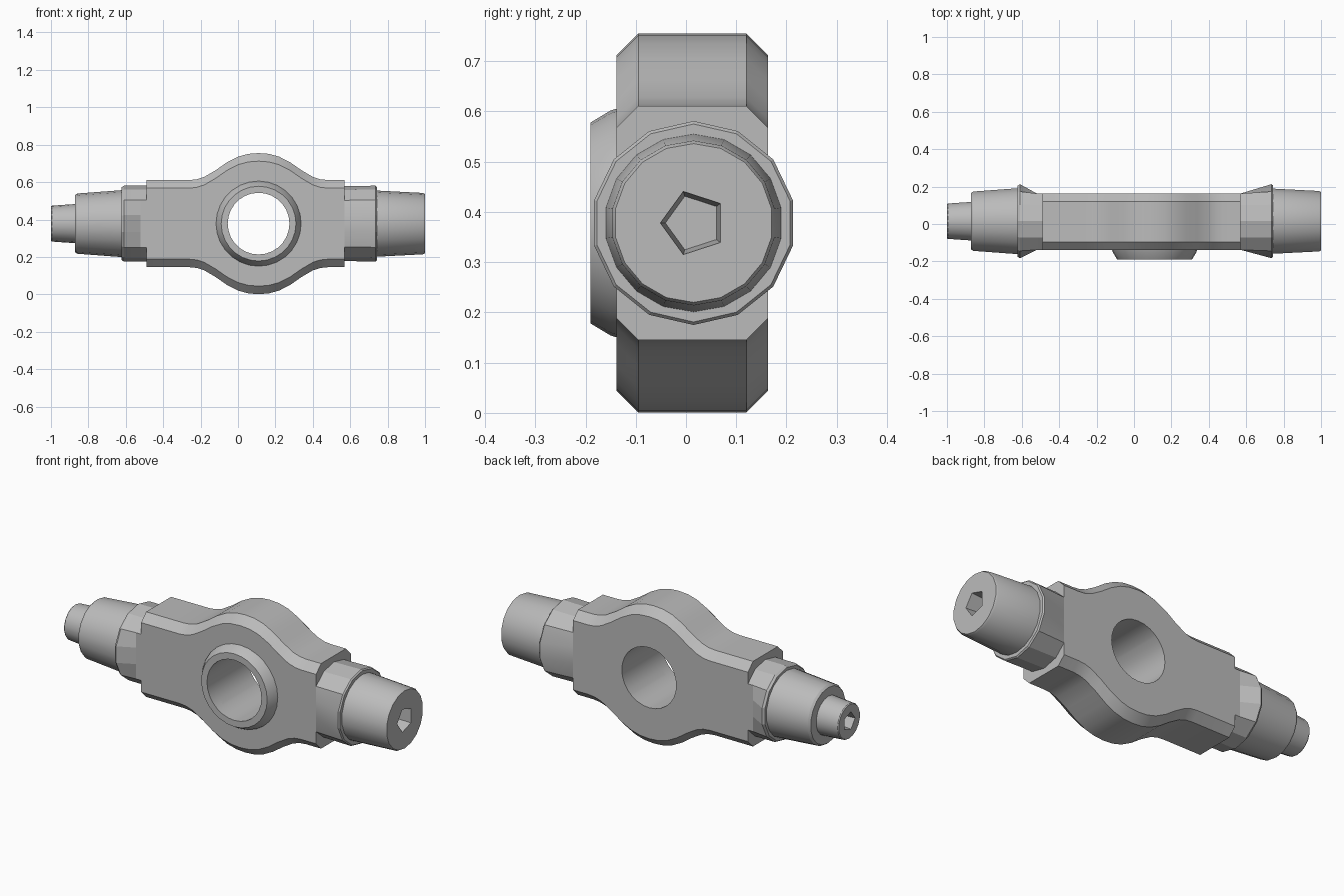
import bpy, bmesh
from math import sin, cos, pi, radians
from mathutils import Matrix

if "Cube" in bpy.data.objects:
    bpy.data.objects.remove(bpy.data.objects["Cube"])

steel = bpy.data.materials.new("plain_grey")
steel.use_nodes = True
GREY = (0.5, 0.5, 0.5, 1)
steel.diffuse_color = GREY
steel.node_tree.nodes["Principled BSDF"].inputs["Base Color"].default_value = GREY

CY, CZ = 0.015, 0.378        # long axis of the part
FRONT, BACK = -0.138, 0.163  # faces of the plate
HOLE_X, HOLE_R = 0.11, 0.165
LEFT_END, RIGHT_END = 0.57, -0.49


def loft(name, rings, closed=False, angle=30):
    """Skin a row of equal-sized rings, capped or joined end to end."""
    bm = bmesh.new()
    rows = [[bm.verts.new(p) for p in ring] for ring in rings]
    pairs = list(zip(rows, rows[1:]))
    if closed:
        pairs.append((rows[-1], rows[0]))
    else:
        bm.faces.new(rows[0])
        bm.faces.new(rows[-1])
    for a, b in pairs:
        for i in range(len(a)):
            j = (i + 1) % len(a)
            bm.faces.new((a[i], a[j], b[j], b[i]))
    bmesh.ops.recalc_face_normals(bm, faces=bm.faces)
    mesh = bpy.data.meshes.new(name)
    bm.to_mesh(mesh)
    bm.free()
    mesh.materials.append(steel)
    ob = bpy.data.objects.new(name, mesh)
    bpy.context.collection.objects.link(ob)
    smooth(ob, angle)
    return ob


def activate(ob):
    bpy.ops.object.select_all(action='DESELECT')
    ob.select_set(True)
    bpy.context.view_layer.objects.active = ob


def smooth(ob, angle):
    activate(ob)
    bpy.ops.object.shade_smooth_by_angle(angle=radians(angle))


def cut(ob, cutter, angle=30):
    """Subtract the cutter, then throw it away."""
    mod = ob.modifiers.new("cut", 'BOOLEAN')
    mod.operation = 'DIFFERENCE'
    mod.object = cutter
    cutter.hide_render = True
    activate(ob)
    bpy.ops.object.modifier_apply(modifier=mod.name)
    bpy.data.objects.remove(cutter)
    smooth(ob, angle)


def x_ring(x, r, sides, clip=False):
    """Circle across the long axis, optionally cut flat to the plate faces."""
    pts = []
    for i in range(sides):
        a = 2 * pi * (i + 0.5) / sides
        y = CY + r * cos(a)
        if clip:
            y = min(max(y, FRONT), BACK)
        pts.append((x, y, CZ + r * sin(a)))
    return pts


def y_ring(y, r, sides):
    return [(HOLE_X + r * cos(2 * pi * i / sides), y,
             CZ + r * sin(2 * pi * i / sides)) for i in range(sides)]


# Chamfered plate with a rounded bulge around the eye
bulge = [(0, .377), (.055, .373), (.11, .358), (.17, .327), (.23, .285),
         (.29, .25), (.33, .237), (.37, .233)]
stations = [(HOLE_X + s * d, h) for s in (-1, 1) for d, h in bulge if s > 0 or d > 0]
stations += [(LEFT_END, .233), (RIGHT_END, .233)]
C = 0.043
sections = []
for x, h in sorted(stations):
    sections.append([(x, y, CZ + z) for y, z in (
        (FRONT, C - h), (FRONT + C, -h), (BACK - C, -h), (BACK, C - h),
        (BACK, h - C), (BACK - C, h), (FRONT + C, h), (FRONT, h - C))])
plate = loft("plate", sections)
cut(plate, loft("eye_cutter", [y_ring(-0.3, HOLE_R, 28), y_ring(0.3, HOLE_R, 28)]))

# Raised tapered lip around the eye on the front
loft("eye_lip", [y_ring(y, r, 28) for y, r in (
    (-0.13, HOLE_R), (-0.13, .23), (-0.15, .224), (-0.19, .2),
    (-0.19, HOLE_R))], closed=True, angle=25)

# Faceted collars that blend into the plate faces
loft("left_collar", [x_ring(LEFT_END, .2, 14, True), x_ring(.735, .203, 14),
                     x_ring(.742, .197, 14)], angle=15)
loft("right_collar", [x_ring(RIGHT_END, .203, 14, True), x_ring(-.52, .203, 14, True),
                      x_ring(-.61, .203, 14), x_ring(-.622, .195, 14)], angle=15)

# Tapered shafts with a socket in each outer end
left_shaft = loft("left_shaft", [x_ring(x, r, 18) for x, r in (
    (.7, .179), (.99, .164), (1, .158))])
loft("right_shaft", [x_ring(x, r, 18) for x, r in (
    (-.58, .182), (-.86, .161), (-.872, .152))])
right_tip = loft("right_tip", [x_ring(x, r, 18) for x, r in (
    (-.85, .106), (-.995, .096), (-1, .092))])

for ob, end, r in ((left_shaft, 1, .066), (right_tip, -1, .05)):
    socket = loft("socket_cutter", [x_ring(end * .9, r * .85, 5),
                                    x_ring(end * 1.1, r * 1.15, 5)])
    cut(ob, socket)
